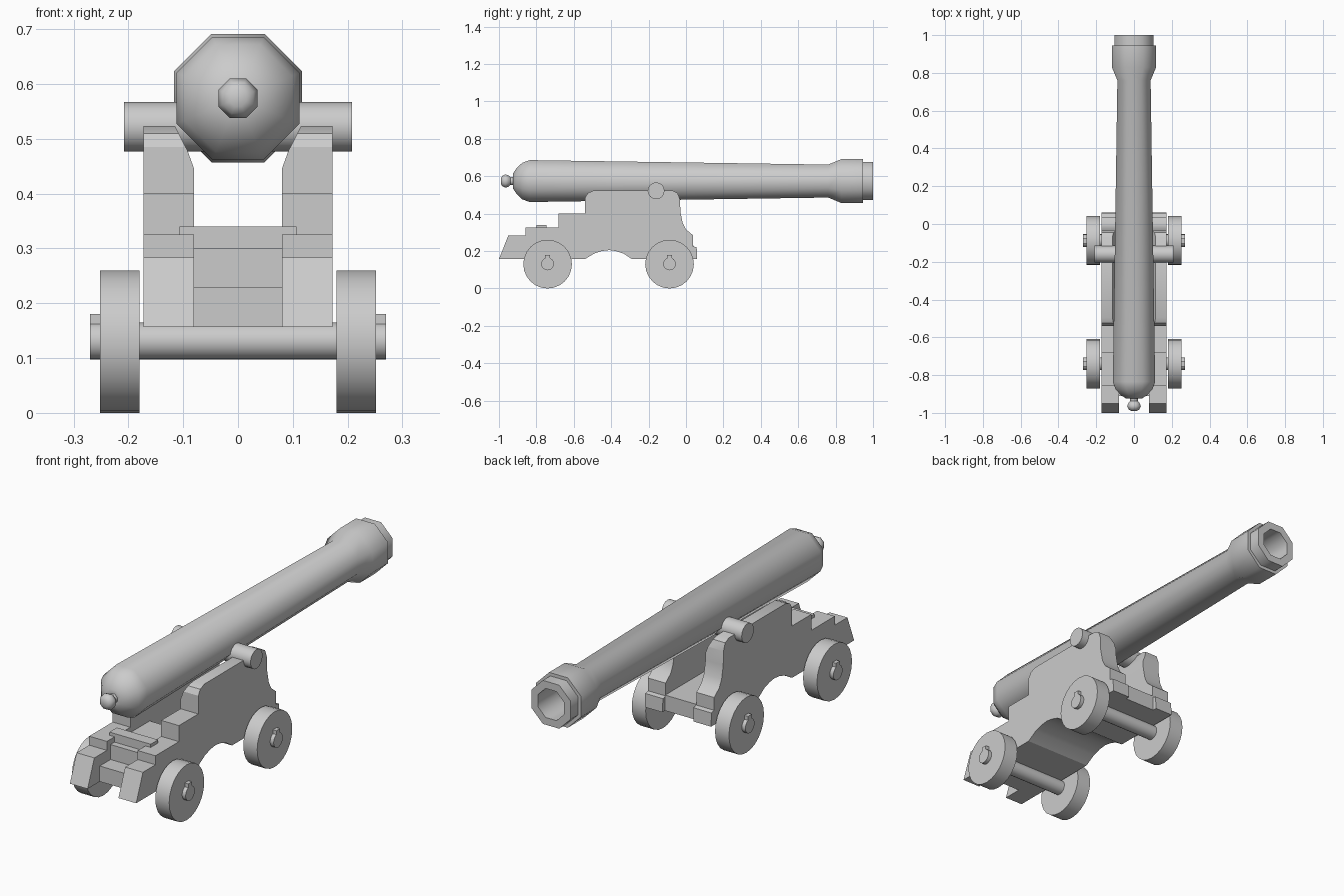
import bpy
import bmesh
from math import cos, sin, pi, radians
from mathutils import Vector

if "Cube" in bpy.data.objects:
    bpy.data.objects.remove(bpy.data.objects["Cube"])

grey = bpy.data.materials.new("plain grey")
grey.use_nodes = True
grey.diffuse_color = (0.6, 0.6, 0.6, 1)
grey.node_tree.nodes["Principled BSDF"].inputs["Base Color"].default_value = (0.6, 0.6, 0.6, 1)


def finish(name, bm, angle=30):
    """Turn a bmesh into a shaded, coloured object."""
    bmesh.ops.recalc_face_normals(bm, faces=bm.faces)
    mesh = bpy.data.meshes.new(name)
    bm.to_mesh(mesh)
    bm.free()
    mesh.materials.append(grey)
    ob = bpy.data.objects.new(name, mesh)
    bpy.context.collection.objects.link(ob)
    bpy.ops.object.select_all(action='DESELECT')
    ob.select_set(True)
    bpy.context.view_layer.objects.active = ob
    bpy.ops.object.shade_smooth_by_angle(angle=radians(angle))
    return ob


def lathe(name, profile, z, sides=8):
    """Revolve (y, flat radius) pairs about a lengthwise axis, flat side up."""
    bm = bmesh.new()
    rings = []
    for y, r in profile:
        r /= cos(pi / sides)
        turn = [(i + 0.5) * 2 * pi / sides for i in range(sides)]
        rings.append([bm.verts.new((r * cos(a), y, z + r * sin(a))) for a in turn])
    for a, b in zip(rings, rings[1:]):
        for i in range(sides):
            j = (i + 1) % sides
            bm.faces.new((a[i], a[j], b[j], b[i]))
    bm.faces.new(rings[0])
    bm.faces.new(rings[-1])
    return finish(name, bm, 50)


def extrude_side(outline, x0, x1):
    """Push a (y, z) outline along x."""
    bm = bmesh.new()
    face = bm.faces.new([bm.verts.new((x0, y, z)) for y, z in outline])
    out = bmesh.ops.extrude_face_region(bm, geom=[face], use_keep_orig=True)
    moved = [g for g in out["geom"] if isinstance(g, bmesh.types.BMVert)]
    bmesh.ops.translate(bm, verts=moved, vec=(x1 - x0, 0, 0))
    return bm


def rod(name, x0, x1, y, z, r, sides):
    outline = [(y + r * sin(2 * pi * i / sides), z + r * cos(2 * pi * i / sides))
               for i in range(sides)]
    return finish(name, extrude_side(outline, x0, x1))


def box(name, x0, x1, y0, y1, z0, z1):
    return finish(name, extrude_side([(y0, z0), (y1, z0), (y1, z1), (y0, z1)], x0, x1))


# Barrel with knob, rounded breech, flared muzzle and bore
lathe("barrel", [
    (-0.99, 0.015), (-0.982, 0.028), (-0.965, 0.036), (-0.948, 0.03),
    (-0.938, 0.02), (-0.925, 0.022), (-0.925, 0.04), (-0.905, 0.07),
    (-0.875, 0.098), (-0.835, 0.112), (0.76, 0.088), (0.83, 0.117),
    (0.945, 0.117), (0.945, 0.102), (1.0, 0.102), (1.0, 0.068), (0.7, 0.068)], 0.574)
rod("trunnion", -0.208, 0.208, -0.16, 0.522, 0.045, 16)

# Carriage cheeks share an arched underside with the bed
arch = [(-0.29, 0.157), (-0.335, 0.187), (-0.375, 0.2), (-0.41, 0.205),
        (-0.45, 0.2), (-0.49, 0.187), (-0.54, 0.157)]
cheek_outline = [
    (-1.0, 0.157), (-0.95, 0.283), (-0.857, 0.283), (-0.857, 0.325),
    (-0.683, 0.325), (-0.683, 0.4), (-0.54, 0.4), (-0.54, 0.485),
    (-0.525, 0.51), (-0.495, 0.523), (-0.072, 0.523), (-0.045, 0.51),
    (-0.032, 0.475), (-0.03, 0.41), (-0.018, 0.35), (0.0, 0.315),
    (0.037, 0.285), (0.037, 0.225), (0.057, 0.22), (0.06, 0.157)] + arch
bm = extrude_side(cheek_outline, 0.08, 0.172)
# Hollow the inner top edges to clear the barrel
for (xa, za), (xb, zb) in [((0.115, 0.523), (0.092, 0.478)), ((0.092, 0.478), (0.08, 0.445))]:
    bmesh.ops.bisect_plane(bm, geom=bm.verts[:] + bm.edges[:] + bm.faces[:],
                           plane_co=(xa, 0, za), plane_no=Vector((zb - za, 0, xa - xb)),
                           clear_outer=True)
    bmesh.ops.holes_fill(bm, edges=[e for e in bm.edges if e.is_boundary])
cheeks = finish("cheeks", bm)
cheeks.modifiers.new("Mirror", 'MIRROR')

# Stepped bed between the cheeks, and the elevating rest across them
bed_outline = [(-0.91, 0.157), (-0.91, 0.23), (-0.83, 0.23), (-0.83, 0.3),
               (-0.54, 0.3), (-0.54, 0.23), (0.04, 0.23), (0.04, 0.157)] + arch
finish("bed", extrude_side(bed_outline, -0.08, 0.08))
box("rest_block", -0.08, 0.08, -0.8, -0.745, 0.3, 0.34)
box("rest_plate", -0.107, 0.107, -0.8, -0.745, 0.325, 0.34)

# Axles, wheels and linchpins
for end, y in (("front", -0.74), ("rear", -0.088)):
    rod(end + "_axle", -0.27, 0.27, y, 0.131, 0.034, 16)
    for side, s in (("left", 1), ("right", -1)):
        rod(f"{end}_{side}_wheel", s * 0.18, s * 0.252, y, 0.13, 0.13, 24)
        box(f"{end}_{side}_linchpin", s * 0.25, s * 0.27, y - 0.014, y + 0.014, 0.14, 0.18)
